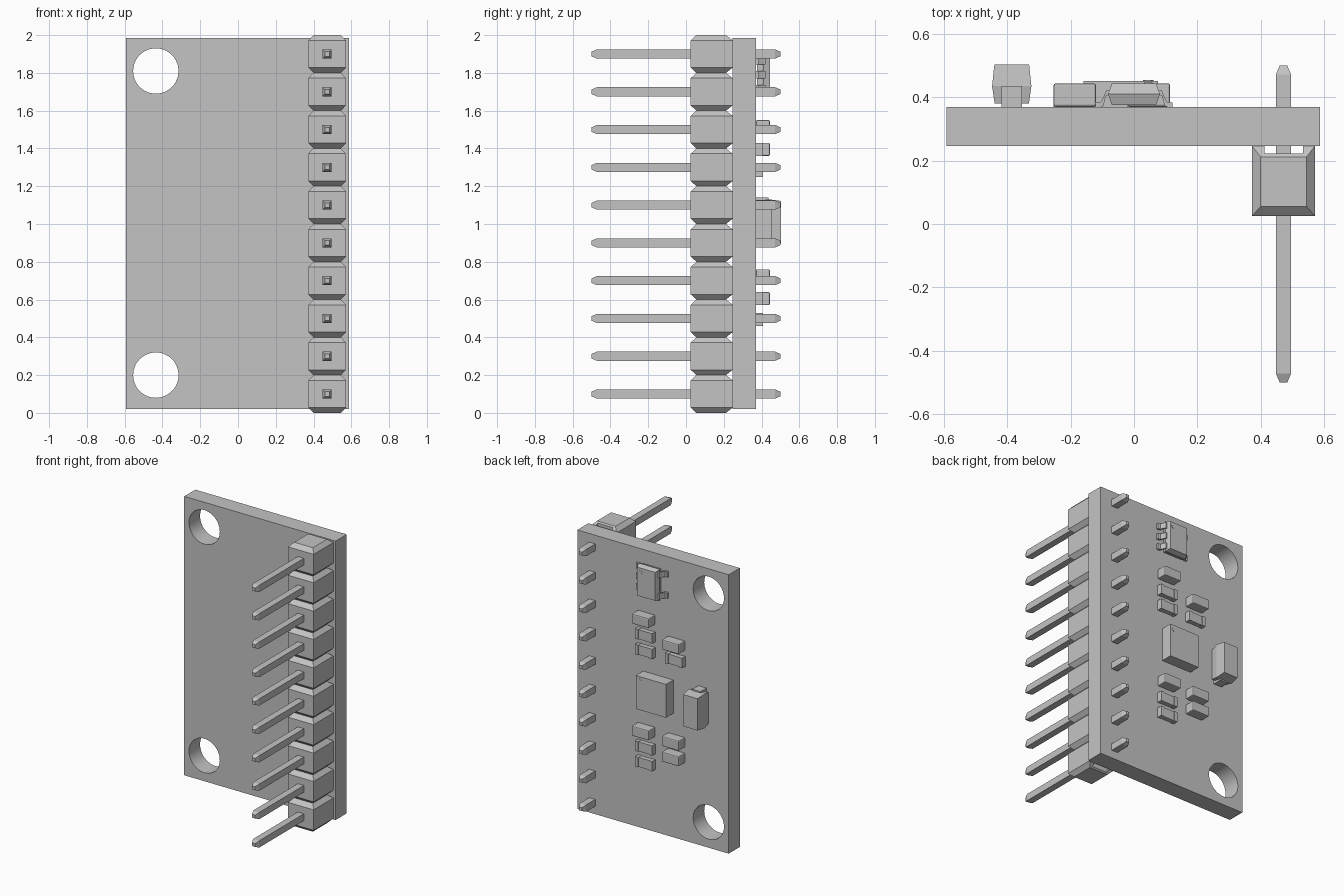
import bpy, bmesh, math
from mathutils import Matrix

cube = bpy.data.objects.get("Cube")
if cube:
    bpy.data.objects.remove(cube, do_unlink=True)

GREY = 0.55
mat = bpy.data.materials.new("plain_grey")
mat.use_nodes = True
mat.diffuse_color = (GREY, GREY, GREY, 1)
mat.node_tree.nodes["Principled BSDF"].inputs["Base Color"].default_value = (GREY, GREY, GREY, 1)

BACK = 0.37            # rear surface of the board
PIN_X = 0.472


def finish(name, bm):
    bmesh.ops.recalc_face_normals(bm, faces=bm.faces)
    me = bpy.data.meshes.new(name)
    bm.to_mesh(me)
    bm.free()
    me.materials.append(mat)
    ob = bpy.data.objects.new(name, me)
    bpy.context.collection.objects.link(ob)
    return ob


def loft(name, axis, sections, bevel=0):
    """Join rectangles (t, u0, u1, v0, v1) stacked along an axis."""
    place = {"x": lambda t, u, v: (t, u, v),
             "y": lambda t, u, v: (u, t, v),
             "z": lambda t, u, v: (u, v, t)}[axis]
    bm = bmesh.new()
    rings = [[bm.verts.new(place(t, u, v)) for u, v in ((a, c), (b, c), (b, d), (a, d))]
             for t, a, b, c, d in sections]
    bm.faces.new(rings[0])
    bm.faces.new(rings[-1])
    for r, s in zip(rings, rings[1:]):
        for i in range(4):
            j = (i + 1) % 4
            bm.faces.new((r[i], r[j], s[j], s[i]))
    if bevel:
        bmesh.ops.bevel(bm, geom=bm.edges[:], offset=bevel, segments=2,
                        profile=0.5, affect="EDGES")
    return finish(name, bm)


def box(name, x0, x1, y0, y1, z0, z1, bevel=0):
    return loft(name, "z", [(z0, x0, x1, y0, y1), (z1, x0, x1, y0, y1)], bevel)


def disc(name, x, y, z, radius, depth, sides):
    bm = bmesh.new()
    bmesh.ops.create_cone(bm, cap_ends=True, segments=sides, radius1=radius,
                          radius2=radius, depth=depth,
                          matrix=Matrix.Translation((x, y, z)) @ Matrix.Rotation(math.pi / 2, 4, "X"))
    return finish(name, bm)


def cut(ob, cutter):
    mod = ob.modifiers.new("cut", "BOOLEAN")
    mod.operation = "DIFFERENCE"
    mod.solver = "EXACT"
    mod.object = cutter
    bpy.context.view_layer.objects.active = ob
    bpy.ops.object.modifier_apply(modifier=mod.name)
    bpy.data.objects.remove(cutter, do_unlink=True)


# Circuit board with two mounting holes
board = box("board", -0.592, 0.588, 0.247, BACK, 0.02, 1.985)
for z in (0.2, 1.81):
    cut(board, disc("hole_cutter", -0.435, 0.3, z, 0.12, 0.5, 48))
bpy.ops.object.select_all(action="DESELECT")
board.select_set(True)
bpy.context.view_layer.objects.active = board
bpy.ops.object.shade_smooth_by_angle(angle=math.radians(30))

# Pin header: ten chamfered housings with a rear channel, and ten pins
for i in range(10):
    z = 0.1 + 0.2 * i
    small = (0.4, 0.545, 0.055, 0.212)
    large = (0.372, 0.572, 0.025, 0.247)
    housing = loft(f"header_housing_{i}", "z",
                   [(z - 0.1, *small), (z - 0.072, *large),
                    (z + 0.072, *large), (z + 0.1, *small)])
    cut(housing, box("channel_cutter", 0.412, 0.533, 0.222, 0.3, z - 0.2, z + 0.2))
    loft(f"header_pin_{i}", "y",
         [(y, PIN_X - h, PIN_X + h, z - h, z + h)
          for y, h in ((-0.5, 0.012), (-0.472, 0.024), (0.472, 0.024), (0.5, 0.012))])

# Small capacitors
W, H = 0.067, 0.035
COL_A, COL_B = 0.047, -0.187
for i, (x, z) in enumerate(((COL_A, 1.515), (COL_B, 1.395), (COL_A, 0.725),
                            (COL_B, 0.715), (COL_B, 0.605))):
    box(f"capacitor_{i}", x - W, x + W, BACK, 0.444, z - H, z + H, 0.007)

# Thin resistors with raised end caps
for i, (x, z) in enumerate(((COL_A, 1.395), (COL_A, 1.285), (COL_B, 1.285),
                            (COL_A, 0.605), (COL_A, 0.495))):
    box(f"resistor_body_{i}", x - W + 0.01, x + W - 0.01, BACK, 0.402, z - H + 0.002, z + H - 0.002)
    for s in (-1, 1):
        a, b = sorted((x + s * W, x + s * (W - 0.025)))
        box(f"resistor_end_{i}_{s}", a, b, BACK, 0.407, z - H, z + H)

# Main square chip and its corner mark
box("main_chip", -0.16, 0.075, BACK, 0.452, 0.893, 1.128)
disc("main_chip_mark", 0.045, 0.452, 1.098, 0.016, 0.004, 20)

# Regulator: tapered body, three leads on one side and two on the other
RZ = 1.79
loft("regulator_body", "y",
     [(y, -hx, hx, RZ - hz, RZ + hz)
      for y, hx, hz in ((0.376, 0.07, 0.1), (0.41, 0.082, 0.112), (0.444, 0.07, 0.1))])
disc("regulator_mark", 0.045, 0.444, RZ + 0.07, 0.014, 0.004, 20)
for side, offsets in ((1, (-0.075, 0, 0.075)), (-1, (-0.075, 0.075))):
    for k, dz in enumerate(offsets):
        z0, z1 = RZ + dz - 0.02, RZ + dz + 0.02
        loft(f"regulator_lead_{side}_{k}", "x",
             [(side * x, y, y + t, z0, z1)
              for x, y, t in ((0.07, 0.408, 0.014), (0.088, 0.406, 0.016),
                              (0.097, 0.373, 0.026), (0.104, BACK, 0.015),
                              (0.122, BACK, 0.014))])

# Tall capacitor with tapered sides and wrapped end terminals
TX, TZ = -0.386, 1.01
loft("tall_capacitor_body", "y",
     [(y, TX - hx, TX + hx, TZ - hz, TZ + hz)
      for y, hx, hz in ((0.38, 0.054, 0.11), (0.435, 0.062, 0.121), (0.503, 0.055, 0.112))])
for s in (-1, 1):
    a, b = sorted((TZ + s * 0.075, TZ + s * 0.13))
    box(f"tall_capacitor_terminal_{s}", TX - 0.032, TX + 0.032, BACK, 0.436, a, b)
